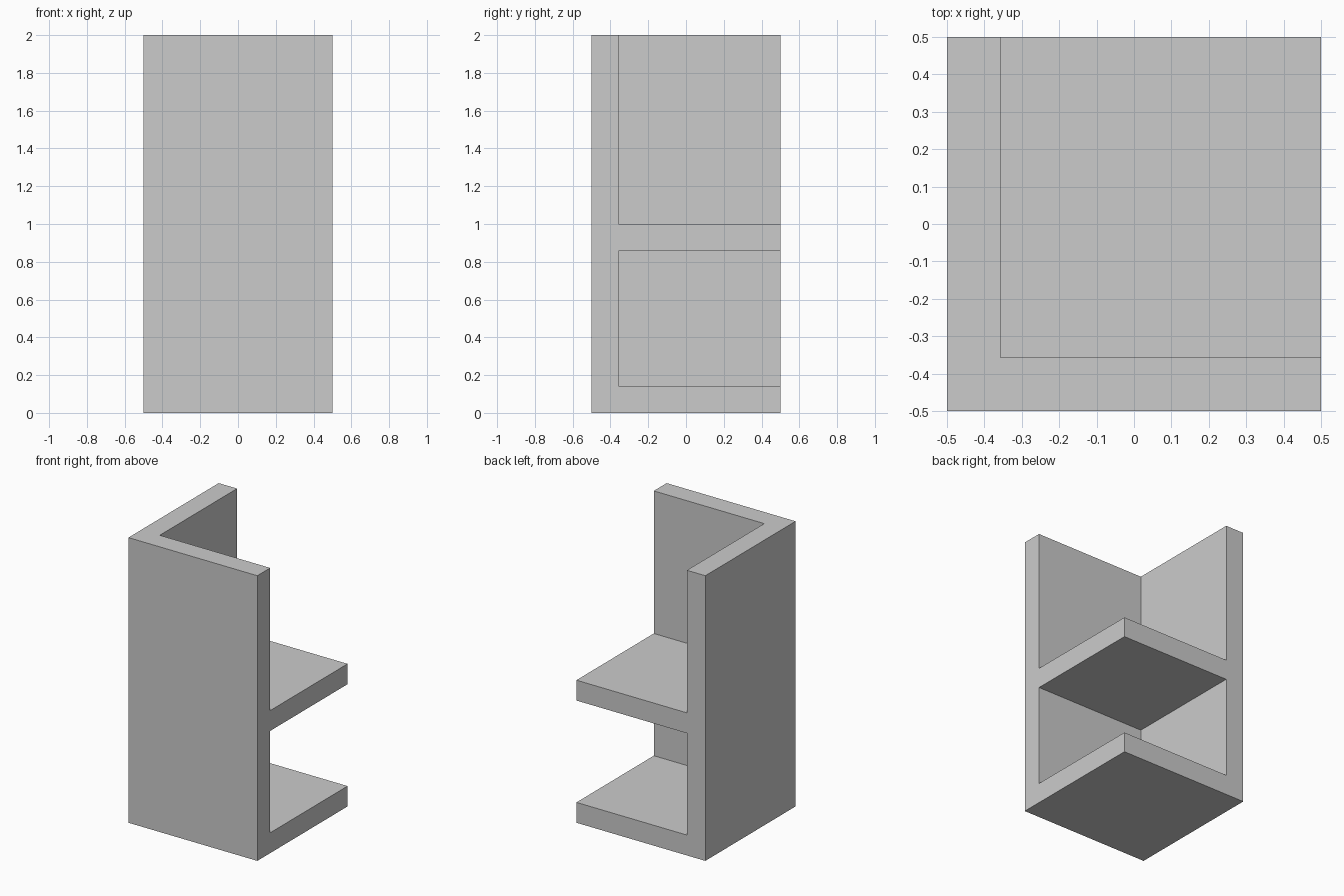
import bpy

if "Cube" in bpy.data.objects:
    bpy.data.objects.remove(bpy.data.objects["Cube"])

T = 1 / 7  # wall and shelf thickness


def box(name, lo, hi):
    """Axis-aligned box between two corners."""
    centre = [(a + b) / 2 for a, b in zip(lo, hi)]
    bpy.ops.mesh.primitive_cube_add(size=1, location=centre)
    ob = bpy.context.object
    ob.name = name
    ob.scale = [b - a for a, b in zip(lo, hi)]
    bpy.ops.object.transform_apply(location=True, rotation=False, scale=True)
    return ob


# Solid block that becomes the corner walls, floor and shelf
unit = box("corner_shelf", (-0.5, -0.5, 0), (0.5, 0.5, 2))

# Lower and upper openings, cut through the right, back and top
for name, z0, z1 in (("lower_opening", T, 1 - T), ("upper_opening", 1, 2.2)):
    cutter = box(name, (-0.5 + T, -0.5 + T, z0), (0.7, 0.7, z1))
    cutter.hide_render = True
    cut = unit.modifiers.new(name, "BOOLEAN")
    cut.operation = "DIFFERENCE"
    cut.solver = "EXACT"
    cut.object = cutter
    bpy.context.view_layer.objects.active = unit
    bpy.ops.object.modifier_apply(modifier=cut.name)
    bpy.data.objects.remove(cutter, do_unlink=True)
